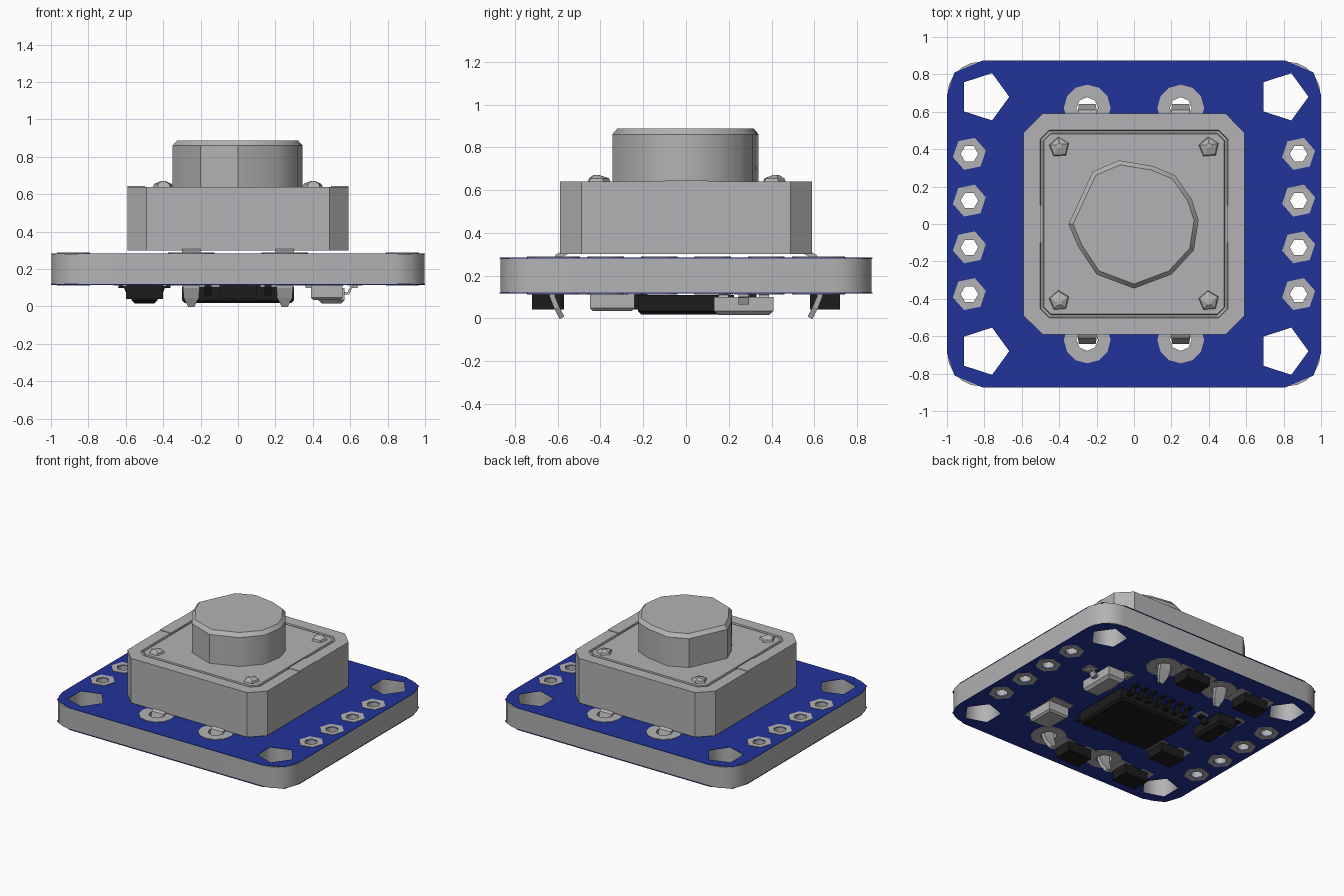
import bpy, bmesh, math
from mathutils import Vector

cube = bpy.data.objects.get("Cube")
if cube:
    bpy.data.objects.remove(cube, do_unlink=True)


def material(name, rgb):
    m = bpy.data.materials.new(name)
    m.use_nodes = True
    m.diffuse_color = (*rgb, 1)
    m.node_tree.nodes["Principled BSDF"].inputs["Base Color"].default_value = (*rgb, 1)
    return m


GREY = material("light grey", (0.45, 0.45, 0.46))
BLUE = material("board blue", (0.016, 0.033, 0.32))
BLACK = material("chip black", (0.012, 0.012, 0.012))


def link(name, mesh, mat):
    mesh.materials.clear()
    mesh.materials.append(mat)
    ob = bpy.data.objects.new(name, mesh)
    bpy.context.collection.objects.link(ob)
    return ob


def from_bmesh(name, bm, mat):
    bmesh.ops.recalc_face_normals(bm, faces=bm.faces[:])
    mesh = bpy.data.meshes.new(name)
    bm.to_mesh(mesh)
    bm.free()
    return link(name, mesh, mat)


def ngon(x, y, r, n, turn=0.0):
    return [(x + r * math.cos(turn + math.tau * i / n),
             y + r * math.sin(turn + math.tau * i / n)) for i in range(n)]


def plate(name, loops, z0, z1, mat):
    """Flat slab from one or more outlines; inner outlines become holes."""
    cu = bpy.data.curves.new(name, "CURVE")
    cu.dimensions = "2D"
    cu.fill_mode = "BOTH"
    cu.extrude = (z1 - z0) / 2
    for pts in loops:
        sp = cu.splines.new("POLY")
        sp.points.add(len(pts) - 1)
        for p, (x, y) in zip(sp.points, pts):
            p.co = (x, y, 0, 1)
        sp.use_cyclic_u = True
    tmp = bpy.data.objects.new(name + " outline", cu)
    bpy.context.collection.objects.link(tmp)
    dg = bpy.context.evaluated_depsgraph_get()
    mesh = bpy.data.meshes.new_from_object(tmp.evaluated_get(dg))
    bpy.data.objects.remove(tmp, do_unlink=True)
    ob = link(name, mesh, mat)
    ob.location.z = (z0 + z1) / 2
    return ob


def loft(name, rings, mat):
    """Closed solid through rings of 3D points."""
    bm = bmesh.new()
    rows = [[bm.verts.new(p) for p in ring] for ring in rings]
    n = len(rows[0])
    for a, b in zip(rows, rows[1:]):
        for i in range(n):
            j = (i + 1) % n
            bm.faces.new((a[i], a[j], b[j], b[i]))
    bm.faces.new(rows[0][::-1])
    bm.faces.new(rows[-1])
    return from_bmesh(name, bm, mat)


def rect(cx, cy, hx, hy):
    return [(cx + hx, cy + hy), (cx - hx, cy + hy), (cx - hx, cy - hy), (cx + hx, cy - hy)]


def block(name, cx, cy, hx, hy, z0, z1, mat, draft=0.0):
    """Box whose lower face is drawn in by the draft."""
    return loft(name, [[(x, y, z0) for x, y in rect(cx, cy, hx - draft, hy - draft)],
                       [(x, y, z0 + draft) for x, y in rect(cx, cy, hx, hy)],
                       [(x, y, z1) for x, y in rect(cx, cy, hx, hy)]], mat)


def ribbon(name, origin, out, path, thick, mat):
    """Bent metal strip; path holds (distance out, z, half width)."""
    out = Vector((*out, 0))
    side = Vector((-out.y, out.x, 0))
    base, up = Vector((*origin, 0)), Vector((0, 0, 1))
    rings = []
    for i, (u, z, w) in enumerate(path):
        a, b = path[max(i - 1, 0)], path[min(i + 1, len(path) - 1)]
        run = (out * (b[0] - a[0]) + up * (b[1] - a[1])).normalized()
        off = run.cross(side) * thick / 2
        c = base + out * u + up * z
        rings.append([c + side * w + off, c - side * w + off,
                      c - side * w - off, c + side * w - off])
    return loft(name, rings, mat)


def mirrored(quarter):
    """Full outline from the points of its +x +y corner."""
    pts = quarter + [(-x, y) for x, y in quarter[::-1]]
    return pts + [(-x, -y) for x, y in pts]


# Hole positions
mounts = [(x, y) for x in (-0.8, 0.8) for y in (-0.68, 0.68)]
headers = [(x, y) for x in (-0.88, 0.88) for y in (-0.375, -0.125, 0.125, 0.375)]
leg_spots = [(x, y) for x in (-0.25, 0.25) for y in (-0.62, 0.62)]
holes = [ngon(x, y, 0.133, 5) for x, y in mounts]
holes += [ngon(x, y, 0.047, 6) for x, y in headers]
holes += [ngon(x, y, 0.058, 8) for x, y in leg_spots]

# Circuit board core and its blue faces
arc = [(0.82 + 0.178 * math.cos(a), 0.69 + 0.178 * math.sin(a))
       for a in [math.pi / 2 * i / 5 for i in range(6)]]
plate("board_core", [mirrored(arc)] + holes, 0.12, 0.28, GREY)
sheet = mirrored([(1, 0.69), (0.96, 0.81), (0.81, 0.873)])
plate("top_mask", [sheet] + holes, 0.28, 0.284, BLUE)
plate("bottom_mask", [sheet] + holes, 0.116, 0.12, BLUE)

# Ring pads on both faces
for label, z in (("top", 0.284), ("bottom", 0.112)):
    for x, y in headers:
        plate(label + "_header_pad", [ngon(x, y, 0.09, 6, 0.2), ngon(x, y, 0.047, 6)], z, z + 0.004, GREY)
    for x, y in leg_spots:
        plate(label + "_leg_pad", [ngon(x, y, 0.125, 12), ngon(x, y, 0.058, 8)], z, z + 0.004, GREY)

# Switch housing with a shallow groove around its cover
bm = bmesh.new()
outline = mirrored([(0.59, 0.49), (0.49, 0.59)])
bottom = bm.faces.new([bm.verts.new((x, y, 0.3)) for x, y in outline])
ext = bmesh.ops.extrude_face_region(bm, geom=[bottom])["geom"]
bmesh.ops.translate(bm, verts=[v for v in ext if isinstance(v, bmesh.types.BMVert)], vec=(0, 0, 0.34))
top = [f for f in ext if isinstance(f, bmesh.types.BMFace)][0]
bm.normal_update()
for width, rise in ((0.095, 0), (0.004, -0.012), (0.014, 0), (0.004, 0.012)):
    bmesh.ops.inset_region(bm, faces=[top], thickness=width)
    for v in top.verts:
        v.co.z += rise
if not any(len(f.verts) == 8 and f.calc_center_median().z < 0.31 for f in bm.faces):
    bm.faces.new([v for v in bm.verts if v.co.z < 0.31])
from_bmesh("switch_housing", bm, GREY)

# Side clips and corner rivets on the cover
for s in (-1, 1):
    block("cover_clip", s * 0.543, 0, 0.047, 0.1, 0.63, 0.644, GREY)
    for t in (-1, 1):
        loft("corner_rivet", [[(x, y, 0.63) for x, y in ngon(s * 0.4, t * 0.41, 0.06, 5, 0.4)],
                              [(x, y, 0.655) for x, y in ngon(s * 0.4, t * 0.41, 0.05, 5, 0.4)],
                              [(x, y, 0.67) for x, y in ngon(s * 0.4, t * 0.42, 0.015, 5, 0.4)]], GREY)

# Push button cap
cap = [(-0.35, 0), (-0.22, 0.28), (-0.08, 0.34), (0.1, 0.31), (0.22, 0.26), (0.31, 0.13),
       (0.345, 0.02), (0.32, -0.14), (0.2, -0.27), (0, -0.345), (-0.2, -0.27), (-0.3, -0.12)]
button = loft("button_cap", [[(x * k, y * k, z) for x, y in cap]
                             for z, k in ((0.62, 1), (0.86, 1), (0.888, 0.93))], GREY)
bpy.ops.object.select_all(action="DESELECT")
button.select_set(True)
bpy.context.view_layer.objects.active = button
bpy.ops.object.shade_smooth_by_angle(angle=math.radians(35))

# Switch legs through the board
for x, y in leg_spots:
    ribbon("switch_leg", (x, 0), (0, math.copysign(1, y)),
           [(0.56, 0.31, 0.05), (0.60, 0.29, 0.05), (0.63, 0.2, 0.045),
            (0.625, 0.1, 0.045), (0.605, 0.05, 0.04), (0.58, 0.002, 0.015)], 0.025, GREY)

# Main chip with a row of pins on each side
block("main_chip", 0, 0, 0.3, 0.225, 0.018, 0.108, BLACK, 0.015)
for s in (-1, 1):
    for i in range(7):
        ribbon("chip_pin", (-0.24 + 0.08 * i, 0), (0, s),
               [(0.21, 0.065, 0.018), (0.26, 0.065, 0.018), (0.285, 0.106, 0.018), (0.33, 0.106, 0.018)],
               0.014, BLACK)


# Three-lead packages, one on each side
def three_lead(name, x, y, s, mat):
    block(name, x, y, 0.07, 0.14, 0.015, 0.1, mat, 0.02)
    for d, t in ((s, 0), (-s, -0.095), (-s, 0.095)):
        ribbon(name + "_lead", (x, y + t), (d, 0),
               [(0.06, 0.07, 0.024), (0.09, 0.07, 0.024), (0.105, 0.104, 0.024), (0.14, 0.106, 0.024)],
               0.014, mat)
        plate(name + "_pad", [rect(x + d * 0.125, y + t, 0.04, 0.045)], 0.112, 0.116, GREY)


three_lead("light_package", 0.5, 0.27, 1, GREY)
three_lead("transistor", -0.5, 0.27, 1, BLACK)

# Capacitor and small resistors with their solder pads
block("capacitor", 0.475, -0.345, 0.085, 0.105, 0.035, 0.114, GREY, 0.012)
for t in (-0.11, 0.11):
    plate("capacitor_pad", [rect(0.475, -0.345 + t, 0.09, 0.05)], 0.112, 0.116, GREY)
for x, y in ((0.02, 0.65), (-0.5, 0.65), (-0.5, -0.25), (0, -0.65), (-0.5, -0.64)):
    block("resistor", x, y, 0.1, 0.07, 0.04, 0.114, BLACK)
    for t in (-0.1, 0.1):
        plate("resistor_pad", [rect(x + t, y, 0.05, 0.085)], 0.111, 0.116, GREY)
